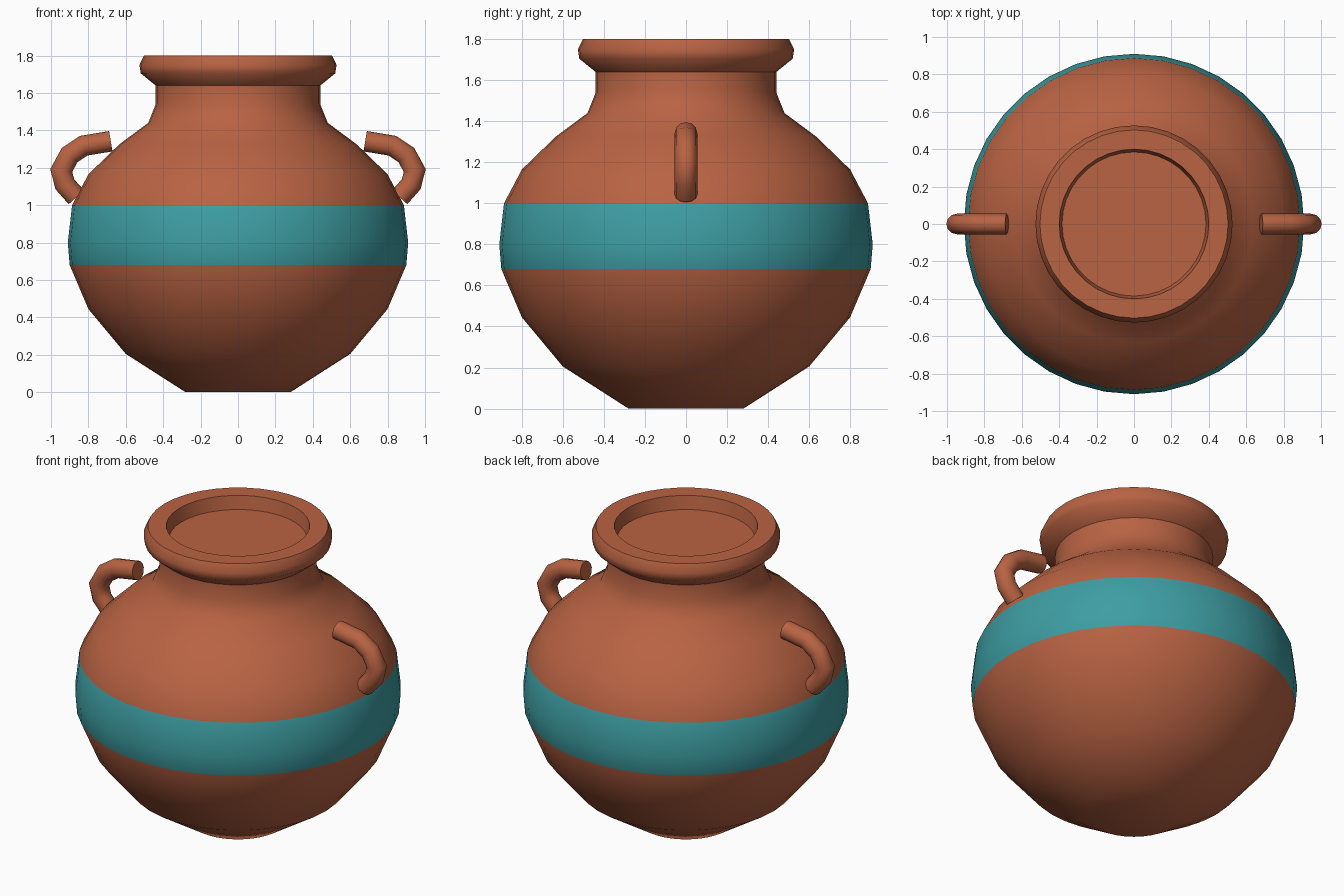
import bpy, bmesh, math
from mathutils import Vector

cube = bpy.data.objects.get("Cube")
if cube:
    bpy.data.objects.remove(cube, do_unlink=True)


def make_material(name, color):
    mat = bpy.data.materials.new(name)
    mat.use_nodes = True
    mat.diffuse_color = color
    bsdf = next(n for n in mat.node_tree.nodes if n.type == 'BSDF_PRINCIPLED')
    bsdf.inputs["Base Color"].default_value = color
    return mat


terracotta = make_material("terracotta", (0.485, 0.125, 0.056, 1))
teal = make_material("teal", (0.047, 0.34, 0.365, 1))


def finish(name, bm, mats, angle):
    bmesh.ops.recalc_face_normals(bm, faces=bm.faces)
    mesh = bpy.data.meshes.new(name)
    for mat in mats:
        mesh.materials.append(mat)
    bm.to_mesh(mesh)
    bm.free()
    obj = bpy.data.objects.new(name, mesh)
    bpy.context.collection.objects.link(obj)
    bpy.ops.object.select_all(action='DESELECT')
    obj.select_set(True)
    bpy.context.view_layer.objects.active = obj
    bpy.ops.object.shade_smooth_by_angle(angle=math.radians(angle))


# Pot: one lathed profile from base centre, up the belly, over the rim, to the inner floor
BAND_LOW, BAND_HIGH = 0.68, 1.0
profile = [(0, 0), (0.28, 0), (0.6, 0.205), (0.8, 0.445), (0.9, BAND_LOW), (0.91, 0.8),
           (0.887, BAND_HIGH), (0.8, 1.165), (0.635, 1.325), (0.48, 1.44), (0.44, 1.54),
           (0.44, 1.64), (0.52, 1.705), (0.527, 1.75), (0.503, 1.8), (0.4, 1.8),
           (0.385, 1.72), (0, 1.72)]
bm = bmesh.new()
verts = [bm.verts.new((r, 0, z)) for r, z in profile]
edges = [bm.edges.new(pair) for pair in zip(verts, verts[1:])]
bmesh.ops.spin(bm, geom=verts + edges, cent=(0, 0, 0), axis=(0, 0, 1),
               angle=math.tau, steps=36, use_merge=True)
bmesh.ops.remove_doubles(bm, verts=bm.verts, dist=0.0005)

# Painted band around the belly
for face in bm.faces:
    face.material_index = int(BAND_LOW < face.calc_center_median().z < BAND_HIGH)
finish("pot", bm, [terracotta, teal], 45)


# Handles: a round tube swept along a hooked path, one on each side
path = [(0.68, 1.342), (0.825, 1.318), (0.9, 1.268), (0.945, 1.186), (0.926, 1.112), (0.864, 1.042)]


def make_handle(name, side):
    points = [Vector((side * x, 0, z)) for x, z in path]
    across = Vector((0, 1, 0))
    sides, radius = 12, 0.055
    bm = bmesh.new()
    rings = []
    for i, p in enumerate(points):
        before = (p - points[i - 1]).normalized() if i else None
        after = (points[i + 1] - p).normalized() if i < len(points) - 1 else None
        tangent = ((before or after) + (after or before)).normalized()
        miter = 1 / tangent.dot(after or before)
        normal = tangent.cross(across) * miter
        rings.append([bm.verts.new(p + radius * (math.cos(a) * across + math.sin(a) * normal))
                      for a in (math.tau * k / sides for k in range(sides))])
    for low, high in zip(rings, rings[1:]):
        for k in range(sides):
            n = (k + 1) % sides
            bm.faces.new((low[k], low[n], high[n], high[k]))
    for cap in (rings[0], rings[-1]):
        bm.faces.new(cap)
    finish(name, bm, [terracotta], 60)


make_handle("left_handle", 1)
make_handle("right_handle", -1)
